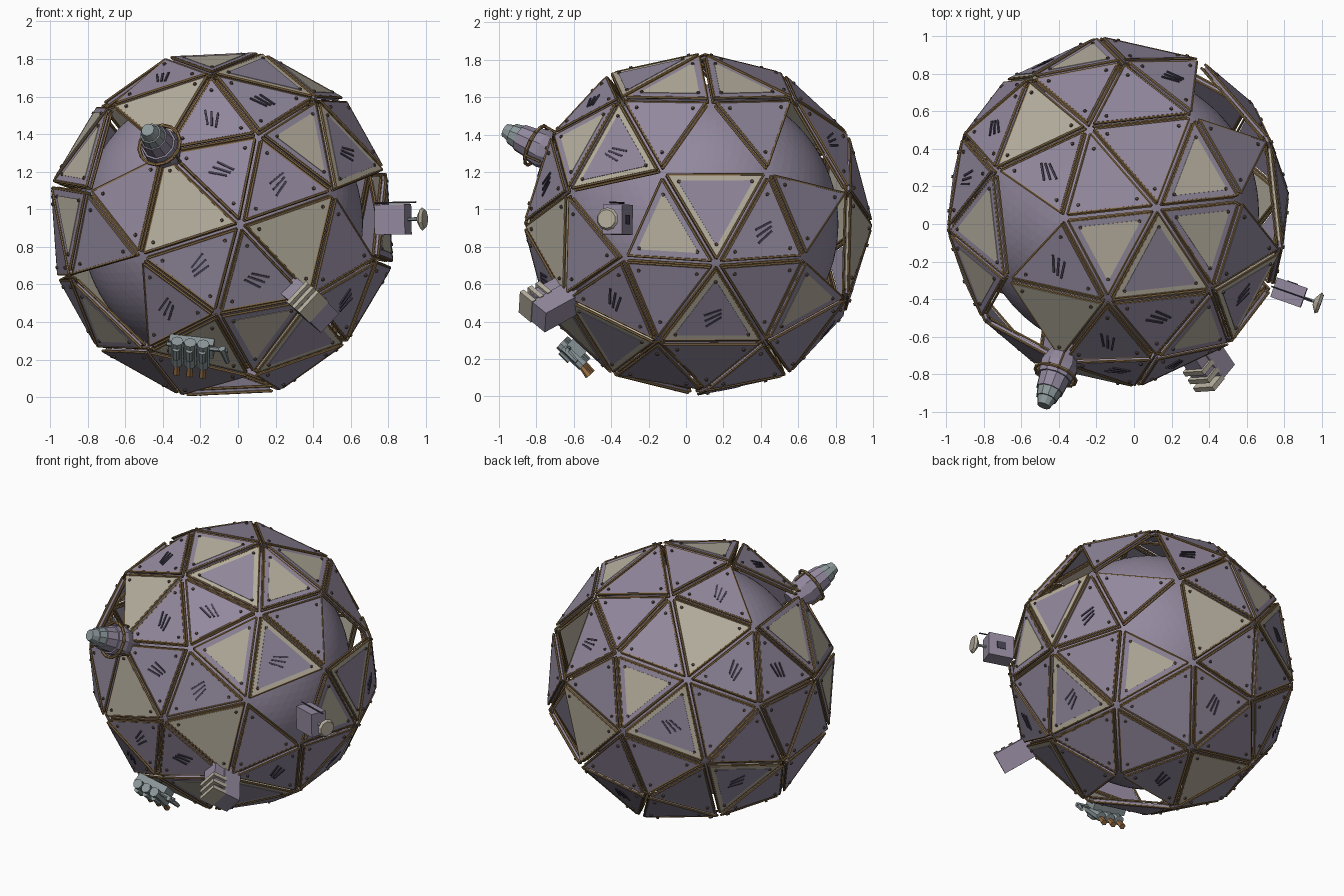
import bpy, bmesh, math
from mathutils import Vector, Matrix

cube = bpy.data.objects.get("Cube")
if cube:
    bpy.data.objects.remove(cube, do_unlink=True)

CENTRE = Vector((-0.085, 0.065, 0.92))
RADIUS = 0.944


def material(name, colour):
    m = bpy.data.materials.new(name)
    m.use_nodes = True
    m.diffuse_color = (*colour, 1)
    m.node_tree.nodes["Principled BSDF"].inputs["Base Color"].default_value = (*colour, 1)
    return m


MATS = [material("lilac", (0.29, 0.25, 0.34)),
        material("cream", (0.47, 0.43, 0.345)),
        material("brown", (0.25, 0.155, 0.065)),
        material("dark_slot", (0.06, 0.05, 0.08)),
        material("grey_metal", (0.26, 0.31, 0.32)),
        material("copper", (0.34, 0.17, 0.06)),
        material("bolt_brown", (0.12, 0.08, 0.06))]
LILAC, CREAM, BROWN, DARK, GREY, COPPER, BOLT = range(7)


def finish(bm, name):
    bmesh.ops.recalc_face_normals(bm, faces=bm.faces)
    mesh = bpy.data.meshes.new(name)
    bm.to_mesh(mesh)
    bm.free()
    for m in MATS:
        mesh.materials.append(m)
    ob = bpy.data.objects.new(name, mesh)
    bpy.context.collection.objects.link(ob)


def paint(verts, mat):
    for f in {f for v in verts for f in v.link_faces}:
        f.material_index = mat


def frame(origin, normal, along):
    """Matrix with z on the normal and x as close to 'along' as possible."""
    z = normal.normalized()
    x = (along - z * along.dot(z)).normalized()
    m = Matrix((x, z.cross(x), z)).transposed().to_4x4()
    m.translation = origin
    return m


def rod(bm, p, q, r1, mat, r2=None, sides=6):
    d = q - p
    m = Matrix.Translation((p + q) / 2) @ d.to_track_quat('Z', 'Y').to_matrix().to_4x4()
    out = bmesh.ops.create_cone(bm, cap_ends=True, segments=sides, radius1=r1,
                                radius2=r1 if r2 is None else r2, depth=d.length, matrix=m)
    paint(out["verts"], mat)


def box(bm, m, pos, size, mat, turn=0):
    m = m @ Matrix.Translation(pos) @ Matrix.Rotation(turn, 4, 'Z') @ Matrix.Diagonal((*size, 1))
    paint(bmesh.ops.create_cube(bm, size=1, matrix=m)["verts"], mat)


def tri_slab(bm, corners, normal, low, high, mat):
    lo = [bm.verts.new(c + normal * low) for c in corners]
    hi = [bm.verts.new(c + normal * high) for c in corners]
    bm.faces.new(lo)
    bm.faces.new(hi)
    for i in range(3):
        j = (i + 1) % 3
        bm.faces.new((lo[i], lo[j], hi[j], hi[i]))
    paint(lo + hi, mat)


def ring(bm, m, height, radius, thick, mat, sides=14):
    pts = [m @ Vector((radius * math.cos(a), radius * math.sin(a), height))
           for a in (math.tau * i / sides for i in range(sides))]
    for i in range(sides):
        rod(bm, pts[i - 1], pts[i], thick, mat)


# Inner ball
bm = bmesh.new()
bmesh.ops.create_icosphere(bm, subdivisions=5, radius=0.75, matrix=Matrix.Translation(CENTRE))
finish(bm, "inner_ball")

# Twelve main hubs of the shell, from one pole and one neighbour
pole = Vector((0.212, -0.834, 0.51)).normalized()
side = Vector((-0.028, -0.857, -0.513))
side = (side - pole * side.dot(pole)).normalized()
cross = pole.cross(side)
U = [(pole + 2 * (side * math.cos(a) + cross * math.sin(a))).normalized()
     for a in (math.tau * k / 5 for k in range(5))]

# Panel kinds: P plain, K cream, C cream centre, B cream border, - missing,
# M L N slotted towards corner 0 1 2, D F cream border with slots towards 1 2.
# Order: three corners, then the middle.
SLOT_CORNER = {"M": 0, "L": 1, "N": 2, "D": 1, "F": 2}
top = "LLPK C-PD NCCB LM-K LPLK".split()
upper = "CMPB C-LB CPPP -CLC PLC-".split()
lower = "PLMK PPCP P-KP PPPF PMP-".split()
bottom = "PCPF PPPD PPLK LPCP P-PK".split()
shell = []
for k in range(5):
    a, b, c = U[k], U[(k + 1) % 5], U[(k + 3) % 5]
    shell += [((pole, a, b), top[k]), ((a, b, -c), upper[k]),
              ((-a, -b, c), lower[k]), ((-pole, -a, -b), bottom[k])]


def panel(tri, kind, name):
    pts = [CENTRE + v * RADIUS for v in tri]
    mid = sum(pts, Vector()) / 3
    n = (pts[1] - pts[0]).cross(pts[2] - pts[0]).normalized()
    if n.dot(mid - CENTRE) < 0:
        n = -n
    inradius = min((mid - (pts[i] + pts[i - 1]) / 2).length for i in range(3))

    def inset(d):
        return [mid + (p - mid) * (1 - d / inradius) for p in pts]

    bm = bmesh.new()
    tri_slab(bm, inset(0.023), n, -0.026, 0, CREAM if kind in "KBDF" else LILAC)
    if kind in "CBDF":
        tri_slab(bm, inset(0.05), n, -0.004, 0.003, CREAM if kind == "C" else LILAC)
    # Edge rods, two per side
    edge = inset(0.018)
    for i in range(3):
        for depth in (-0.006, -0.034):
            rod(bm, edge[i - 1] + n * depth, edge[i] + n * depth, 0.0075, BROWN)
    # Corner bolts
    for p in inset(0.055):
        rod(bm, p - n * 0.005, p + n * 0.010, 0.011, BOLT, 0.008, 8)
    # Three fanned slots
    if kind in SLOT_CORNER:
        m = frame(mid, n, pts[SLOT_CORNER[kind]] - mid)
        for i in (-1, 0, 1):
            box(bm, m, (0.012 * i, 0.028 * i, 0.003), (0.1, 0.011, 0.008), DARK, 0.13 * i)
    finish(bm, name)


count = 0
for (a, b, c), kinds in shell:
    ab, bc, ca = ((p + q).normalized() for p, q in ((a, b), (b, c), (c, a)))
    for tri, kind in zip(((a, ab, ca), (b, bc, ab), (c, ca, bc), (ab, bc, ca)), kinds):
        if kind != "-":
            count += 1
            panel(tri, kind, f"shell_panel_{count:02d}")

up = Vector((0, 0, 1))

# Stepped nozzle on an upper hub
n = (pole + U[4]).normalized()
m = frame(CENTRE, n, up)
bm = bmesh.new()
steps = [(0.84, 0.06, 0.97, 0.105, LILAC), (0.97, 0.105, 1.04, 0.095, LILAC),
         (1.04, 0.085, 1.12, 0.075, LILAC), (1.12, 0.068, 1.17, 0.058, GREY),
         (1.17, 0.05, 1.215, 0.036, GREY)]
for h1, r1, h2, r2, mat in steps:
    rod(bm, CENTRE + n * h1, CENTRE + n * h2, r1, mat, r2, 10)
ring(bm, m, 1.02, 0.115, 0.01, BROWN)
for a in range(3):
    q = Matrix.Rotation(math.tau * a / 3, 4, 'Z')
    rod(bm, m @ q @ Vector((0.11, 0, 0.93)), m @ q @ Vector((0.115, 0, 1.03)), 0.007, BROWN)
finish(bm, "nozzle")

# Box with a dish and whip aerial
d = Vector((0.93, -0.33, 0.02)).normalized()
base = Vector((0.825, -0.365, 0.945))
m = frame(base, d, up)
bm = bmesh.new()
box(bm, m, (0, 0, 0), (0.16, 0.11, 0.17), LILAC)
box(bm, m, (0, -0.056, 0), (0.05, 0.006, 0.06), DARK)
rod(bm, base + d * 0.07, base + d * 0.15, 0.01, GREY)
rod(bm, base + d * 0.14, base + d * 0.165, 0.02, CREAM, 0.062, 10)
rod(bm, base + d * 0.165, base + d * 0.18, 0.062, CREAM, 0.05, 10)
tip = base + up * 0.09
rod(bm, tip - d * 0.1, tip + d * 0.13, 0.005, DARK)
finish(bm, "dish_box")

# Finned block on a lower front hub: a solid wall with fins on one side
n = (U[0] + U[1]).normalized()
m = frame(CENTRE + Vector((-0.035, -0.04, -0.01)), n, Vector((1, 0, 1)))
bm = bmesh.new()
box(bm, m, (0, -0.04, 0.985), (0.14, 0.12, 0.25), LILAC)
box(bm, m, (0, 0.04, 0.96), (0.12, 0.1, 0.2), LILAC)
for i in range(3):
    box(bm, m, (0, 0.06, 0.99 + 0.055 * i), (0.15, 0.1, 0.028), CREAM)
finish(bm, "finned_block")

# Cluster of canisters with copper nozzles under the front
n = Vector((-0.155, -0.68, -0.71))
m = frame(CENTRE + Vector((-0.02, -0.015, 0)), n, Vector((1, 0, 0)))
bm = bmesh.new()
for i in range(3):
    x = 0.07 * (i - 1)
    rod(bm, m @ Vector((x, 0.08, 0.96)), m @ Vector((x, -0.09, 0.96)), 0.033, GREY, sides=8)
    rod(bm, m @ Vector((x, 0.05, 0.99)), m @ Vector((x, -0.02, 0.99)), 0.02, GREY, sides=8)
    rod(bm, m @ Vector((x, -0.08, 0.97)), m @ Vector((x, -0.15, 0.98)), 0.014, COPPER, 0.021)
box(bm, m, (0, 0, 0.91), (0.24, 0.1, 0.05), GREY)
rod(bm, m @ Vector((-0.13, 0.03, 0.94)), m @ Vector((0.2, 0.03, 0.94)), 0.013, GREY)
rod(bm, m @ Vector((0.17, 0.05, 0.95)), m @ Vector((0.2, -0.05, 0.95)), 0.02, GREY, 0.012)
finish(bm, "canister_cluster")
